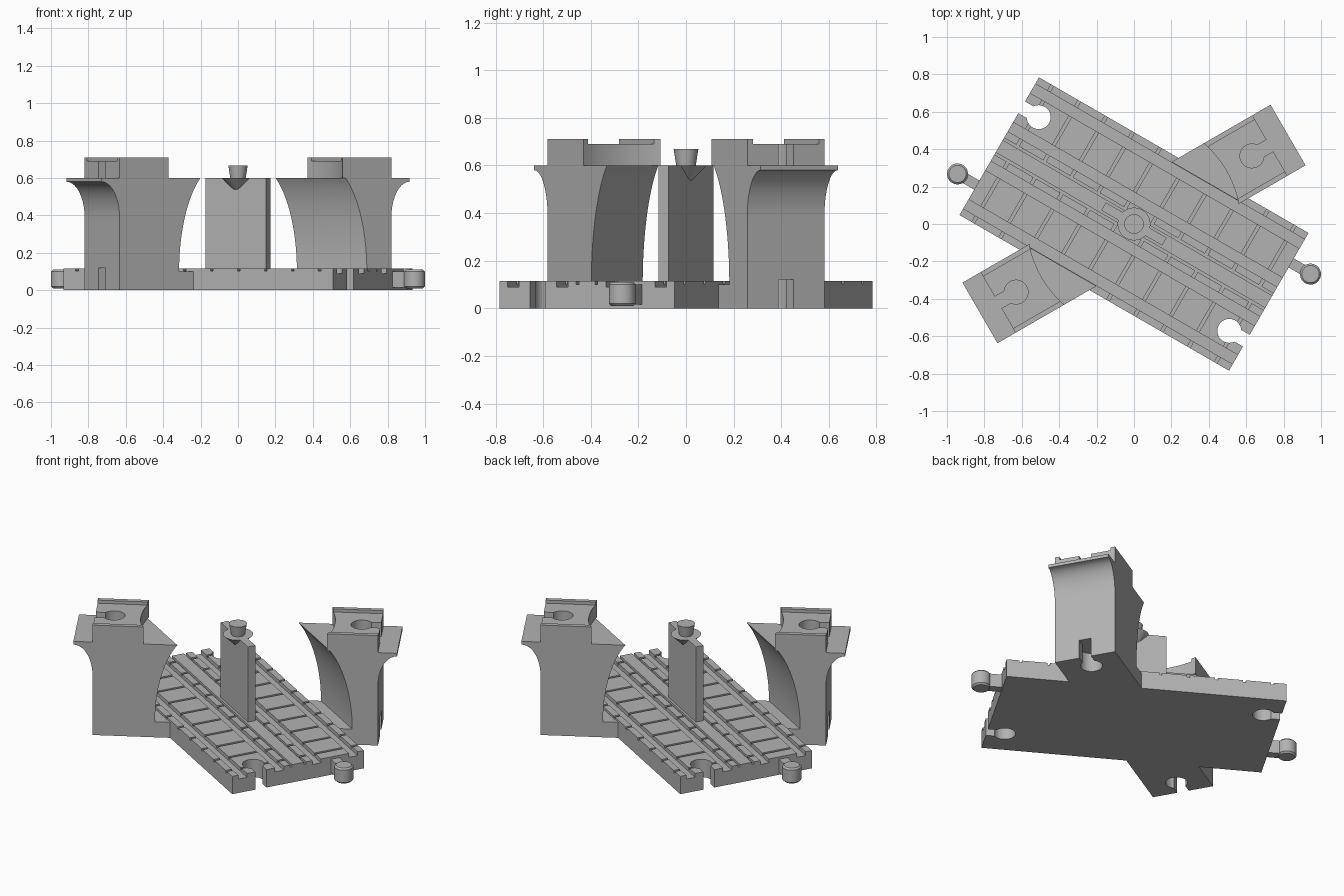
import bpy, bmesh, math
from mathutils import Matrix

if "Cube" in bpy.data.objects:
    bpy.data.objects.remove(bpy.data.objects["Cube"])

grey = bpy.data.materials.new("light_grey_plastic")
grey.use_nodes = True
COLOUR = (0.45, 0.45, 0.45, 1)
grey.diffuse_color = COLOUR
grey.node_tree.nodes["Principled BSDF"].inputs["Base Color"].default_value = COLOUR

TRACK, PIER = math.radians(-30), math.radians(30)
COS30 = math.cos(PIER)
LEN, WID, TOP = 0.832, 0.425, 0.115      # half length, half width, height of track
PW, WALL, LIP = 0.187, 0.839, 0.951      # pier half width, outer wall, outer lip
DECK, CAP = 0.6, 0.71                    # pier deck and raised cap heights


def loft(name, rings, angle):
    """Skin a stack of equal point rings, cap both ends, rotate about z."""
    bm = bmesh.new()
    vs = [[bm.verts.new(p) for p in ring] for ring in rings]
    n = len(vs[0])
    for a, b in zip(vs, vs[1:]):
        for i in range(n):
            bm.faces.new((a[i], a[(i + 1) % n], b[(i + 1) % n], b[i]))
    bm.faces.new(vs[0][::-1])
    bm.faces.new(vs[-1])
    bmesh.ops.recalc_face_normals(bm, faces=bm.faces)
    bm.transform(Matrix.Rotation(angle, 4, 'Z'))
    mesh = bpy.data.meshes.new(name)
    bm.to_mesh(mesh)
    bm.free()
    mesh.materials.append(grey)
    obj = bpy.data.objects.new(name, mesh)
    bpy.context.collection.objects.link(obj)
    return obj


def prism(name, pts, z0, z1, angle):
    return loft(name, [[(x, y, z) for x, y in pts] for z in (z0, z1)], angle)


def rect(x0, x1, y0, y1):
    return [(x0, y0), (x1, y0), (x1, y1), (x0, y1)]


def circle(cx, cy, r, n=32):
    return [(cx + r * math.cos(2 * math.pi * i / n),
             cy + r * math.sin(2 * math.pi * i / n)) for i in range(n)]


def keyhole(cx, cy, end, r=0.064, half=0.036):
    """Round hole with a slot running out along +x."""
    a0 = math.asin(half / r)
    arc = [a0 + (2 * math.pi - 2 * a0) * i / 24 for i in range(25)]
    pts = [(cx + r * math.cos(a), cy + r * math.sin(a)) for a in arc]
    return pts + [(end, cy - half), (end, cy + half)]


def activate(obj):
    bpy.ops.object.select_all(action='DESELECT')
    obj.select_set(True)
    bpy.context.view_layer.objects.active = obj


def cut(obj, cutter):
    mod = obj.modifiers.new("cut", 'BOOLEAN')
    mod.operation, mod.solver, mod.object = 'DIFFERENCE', 'EXACT', cutter
    activate(obj)
    bpy.ops.object.modifier_apply(modifier=mod.name)
    bpy.data.objects.remove(cutter)


def smooth(obj):
    activate(obj)
    bpy.ops.object.shade_smooth_by_angle(angle=math.radians(30))


# Track plate: cross-section with rail grooves, extruded along its length
grooves = [(-0.357, 0.028, 0.09), (-0.12, 0.028, 0.09), (-0.045, 0.007, 0.1),
           (0.045, 0.007, 0.1), (0.12, 0.028, 0.09), (0.357, 0.028, 0.09)]
section = [(-WID, 0), (-WID, TOP)]
for c, h, z in grooves:
    section += [(c - h, TOP), (c - h, z), (c + h, z), (c + h, TOP)]
section += [(WID, TOP), (WID, 0)]
plate = loft("track_plate", [[(x, y, z) for y, z in section] for x in (-LEN, LEN)], TRACK)

# Thin sleeper joints across each track
for side in (-1, 1):
    y0, y1 = sorted((side * 0.045, side * 0.5))
    for k in range(10):
        x = (k - 4.5) * LEN / 5
        cut(plate, prism("joint_cutter", rect(x - 0.008, x + 0.008, y0, y1), 0.102, 0.2, TRACK))


# Inner arch of the pier (distance across the track) and its outer flare
def arch(z):
    t = (z - 0.1) / (DECK - 0.1)
    radius = 1.15
    return 0.502 - 0.114 * (radius - math.sqrt(radius ** 2 - t * t)) / (
        radius - math.sqrt(radius ** 2 - 1))


def flare(z):
    t = min(max((z - 0.39) / 0.19, 0), 1)
    return WALL + (LIP - WALL) * (1 - math.sqrt(1 - t * t))


def pier_ring(z, across):
    inner = [((across - 0.5 * q) / COS30, q) for q in (-PW, PW)]
    out = flare(z)
    return [(*inner[0], z), (out, -PW, z), (out, PW, z), (*inner[1], z)]


def cap_outline(q0, q1, r=0.57):
    """Cap plan with an inner end curved about the pivot."""
    qs = [q1 + (q0 - q1) * i / 16 for i in range(17)]
    return [(WALL, q0), (WALL, q1)] + [(math.sqrt(r * r - q * q), q) for q in qs]


levels = [0.1 + 0.29 * i / 8 for i in range(9)]
levels += [0.39 + 0.19 * math.sin(math.pi / 2 * i / 10) for i in range(1, 11)] + [DECK]

for side, turn in (("left", 0), ("right", math.pi)):
    pa, ta = PIER + turn, TRACK + turn

    # Pier with keyhole at its foot
    rings = [pier_ring(0, WID), pier_ring(0.1, WID)]
    rings += [pier_ring(z, arch(z)) for z in levels]
    pier = loft(side + "_pier", rings, pa)
    cut(pier, prism("foot_cutter", keyhole(0.728, 0, 1), -0.05, 0.12, pa))
    smooth(pier)

    # Raised cap with keyhole and two edge rims
    cap = prism(side + "_pier_cap", cap_outline(-PW, PW), DECK, CAP - 0.02, pa)
    cut(cap, prism("cap_cutter", keyhole(0.728, 0, 1), 0.5, 0.8, pa))
    smooth(cap)
    for label, q0, q1 in (("near", -PW, -0.16), ("far", 0.16, PW)):
        prism(side + "_" + label + "_rim", cap_outline(q0, q1), CAP - 0.02, CAP, pa)

    # Track coupling: socket cut in the plate, knob and neck beside it
    cut(plate, prism("socket_cutter", keyhole(0.727, -0.24, 1), -0.1, 0.2, ta))
    prism(side + "_coupling_neck", rect(0.82, 0.93, 0.212, 0.268), 0.015, 0.1, ta)
    knob = loft(side + "_coupling_knob",
                [[(x, y, z) for x, y in circle(0.951, 0.24, r)]
                 for r, z in ((0.046, 0.01), (0.056, 0.02), (0.056, 0.1), (0.046, 0.11))], ta)
    smooth(knob)

# Central pillar with conical head and pivot pin
prism("centre_pillar", rect(-0.188, 0.188, -0.024, 0.024), 0.1, DECK, TRACK)


def turned(name, profile):
    obj = loft(name, [[(x, y, z) for x, y in circle(0, 0, r)] for r, z in profile], 0)
    smooth(obj)


turned("pillar_head", ((0.001, 0.515), (0.088, DECK)))
turned("pivot_pin", ((0.041, DECK), (0.052, 0.668)))
